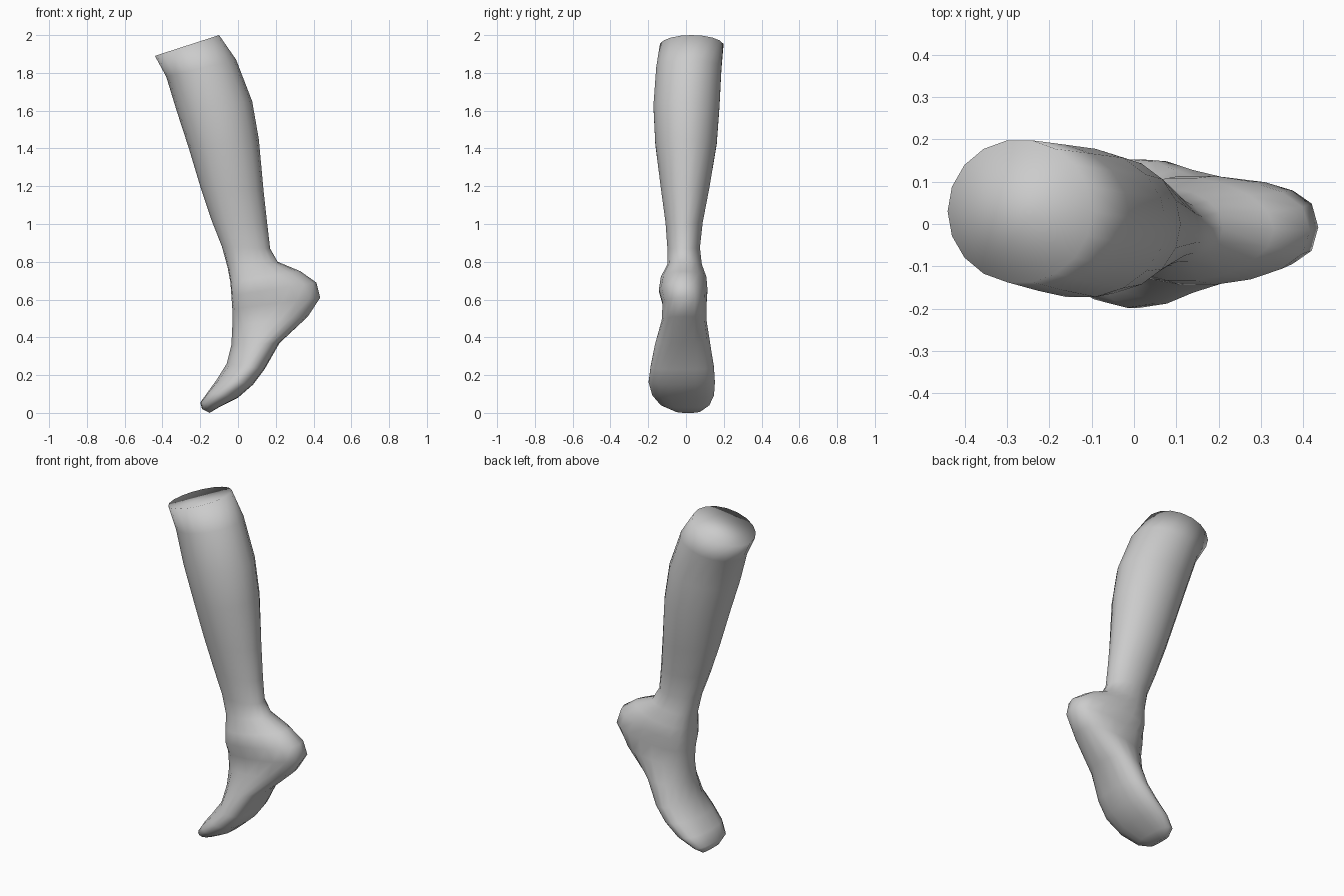
import bpy, bmesh, math

SIDES = 18

# Cross-sections from calf to toes:
# shin/instep edge x, z | calf/sole edge x, z | y min, y max | bulge position | roundness
SECTIONS = [
    (-.44, 1.89, -.10, 2.00, -.14, .20, 1, 1),
    (-.38, 1.78, -.01, 1.87, -.16, .19, 1, 1),
    (-.325, 1.6, .075, 1.65, -.175, .18, 1, 1),
    (-.26, 1.40, .11, 1.45, -.165, .165, 1, 1),
    (-.20, 1.20, .135, 1.18, -.135, .125, 1, 1),
    (-.14, 1.02, .155, 1.00, -.11, .09, 1, 1),
    (-.085, .88, .17, .87, -.10, .075, 1, 1),
    (-.055, .77, .21, .80, -.10, .085, 1.1, .9),
    (-.04, .69, .33, .75, -.135, .11, 1.3, 1),
    (-.035, .62, .415, .69, -.145, .115, 1.3, .8),
    (-.03, .55, .435, .61, -.125, .11, 1.1, .7),
    (-.03, .46, .37, .51, -.13, .11, .9, .75),
    (-.035, .36, .22, .37, -.165, .13, .75, .8),
    (-.06, .26, .14, .23, -.19, .15, .7, .8),
    (-.11, .18, .08, .15, -.20, .155, .8, .8),
    (-.16, .11, .00, .08, -.18, .15, 1, .75),
    (-.20, .055, -.10, .03, -.135, .125, 1, .75),
    (-.19, .02, -.15, .00, -.06, .08, 1, .8),
]


def ring(bm, fx, fz, bx, bz, y0, y1, k, p):
    """Rounded loop spanning the front edge to the back edge."""
    verts = []
    for i in range(SIDES):
        a = 2 * math.pi * i / SIDES
        u = max(0, (1 - math.cos(a)) / 2) ** k
        s = math.sin(a)
        w = math.copysign(abs(s) ** p, s) if abs(s) > 1e-6 else 0
        y = (y0 + y1) / 2 + w * (y1 - y0) / 2
        verts.append(bm.verts.new((fx + (bx - fx) * u, y, fz + (bz - fz) * u)))
    return verts


# Lower leg and foot as one continuous loft
bm = bmesh.new()
rings = [ring(bm, *s) for s in SECTIONS]
for r, q in zip(rings, rings[1:]):
    for i in range(SIDES):
        j = (i + 1) % SIDES
        bm.faces.new((r[i], r[j], q[j], q[i]))

# Flat cut below the knee and closed toe tip
bm.faces.new(rings[0])
bm.faces.new(rings[-1])
bmesh.ops.recalc_face_normals(bm, faces=bm.faces)

mesh = bpy.data.meshes.new("lower_leg_and_foot")
bm.to_mesh(mesh)
bm.free()
leg = bpy.data.objects.new("lower_leg_and_foot", mesh)
bpy.context.collection.objects.link(leg)
mesh.shade_smooth()
